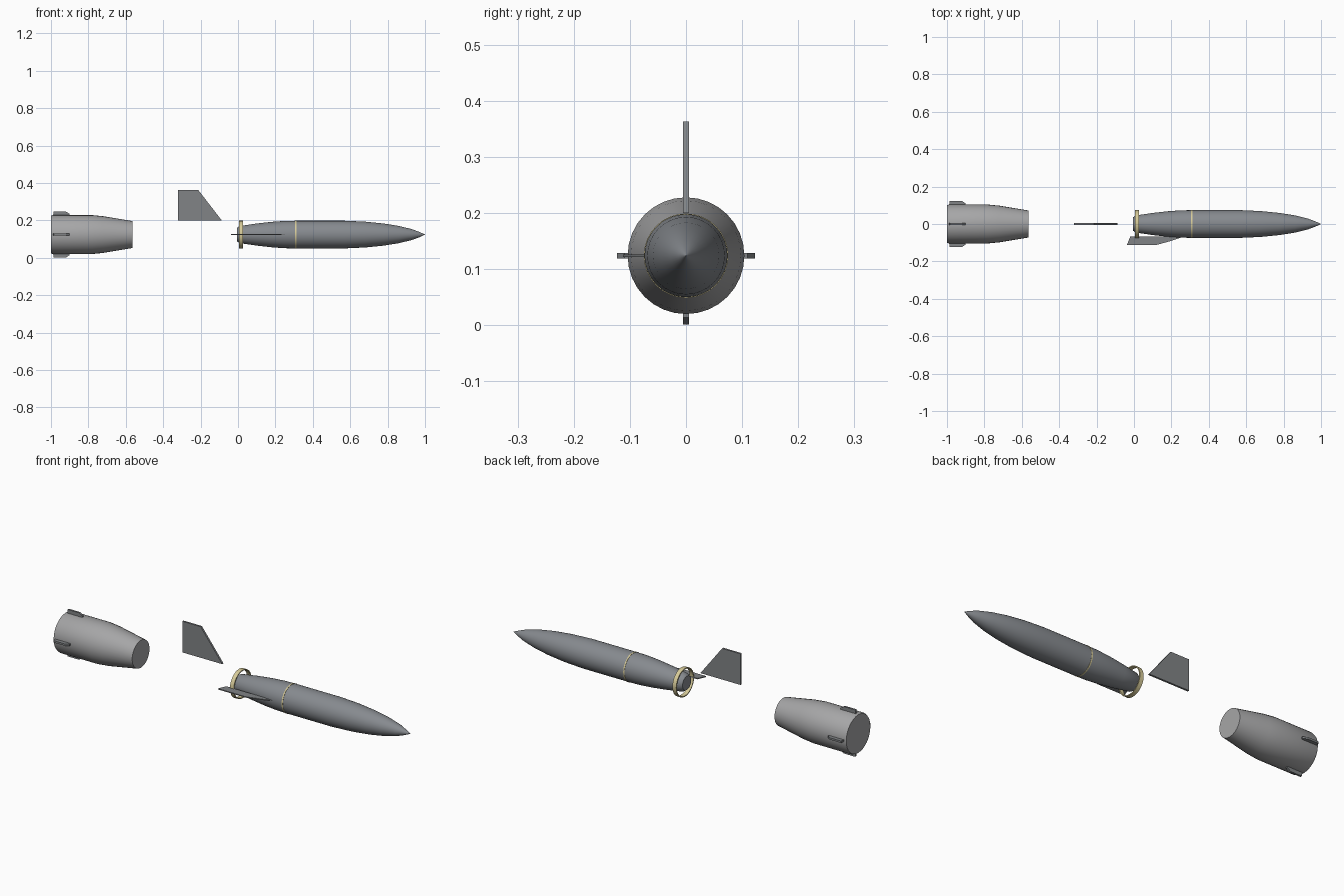
import bpy, bmesh, math
from mathutils import Vector

cube = bpy.data.objects.get("Cube")
if cube:
    bpy.data.objects.remove(cube, do_unlink=True)

AXIS_Z = 0.124
SIDES = 32


def material(name, rgb):
    m = bpy.data.materials.new(name)
    m.use_nodes = True
    m.diffuse_color = (*rgb, 1)
    m.node_tree.nodes["Principled BSDF"].inputs["Base Color"].default_value = (*rgb, 1)
    return m


light_grey = material("light grey", (0.38, 0.38, 0.385))
blue_grey = material("blue grey", (0.24, 0.255, 0.275))
fin_grey = material("fin grey", (0.22, 0.23, 0.24))
band_yellow = material("band yellow", (0.68, 0.6, 0.32))


def finish(bm, name, mat, smooth=False):
    bmesh.ops.remove_doubles(bm, verts=bm.verts, dist=1e-5)
    bmesh.ops.recalc_face_normals(bm, faces=bm.faces)
    mesh = bpy.data.meshes.new(name)
    bm.to_mesh(mesh)
    bm.free()
    mesh.materials.append(mat)
    ob = bpy.data.objects.new(name, mesh)
    bpy.context.collection.objects.link(ob)
    if smooth:
        bpy.ops.object.select_all(action='DESELECT')
        ob.select_set(True)
        bpy.context.view_layer.objects.active = ob
        bpy.ops.object.shade_smooth_by_angle(angle=math.radians(35))
    return ob


def lathe(name, profile, mat, closed=False):
    """Spin (x, radius) points around the long axis."""
    bm = bmesh.new()
    rings = []
    for x, r in profile:
        ring = []
        for i in range(SIDES):
            a = math.tau * i / SIDES
            ring.append(bm.verts.new((x, r * math.cos(a), AXIS_Z + r * math.sin(a))))
        rings.append(ring)
    pairs = list(zip(rings, rings[1:]))
    if closed:
        pairs.append((rings[-1], rings[0]))
    for a, b in pairs:
        for i in range(SIDES):
            j = (i + 1) % SIDES
            bm.faces.new((a[i], a[j], b[j], b[i]))
    if not closed:
        bm.faces.new(rings[0])
        bm.faces.new(rings[-1])
    return finish(bm, name, mat, True)


def fin(name, outline, thickness, angle, mat):
    """Plate from (x, radius) points, turned about the long axis; 0 is up."""
    out = Vector((0, -math.sin(angle), math.cos(angle)))
    side = Vector((0, math.cos(angle), math.sin(angle))) * thickness / 2
    bm = bmesh.new()
    sheets = []
    for s in (-1, 1):
        sheets.append([bm.verts.new(Vector((x, 0, AXIS_Z)) + out * r + side * s)
                       for x, r in outline])
        bm.faces.new(sheets[-1])
    a, b = sheets
    for i in range(len(a)):
        j = (i + 1) % len(a)
        bm.faces.new((a[i], a[j], b[j], b[i]))
    return finish(bm, name, mat)


# Tail shroud with four stub fins
lathe("tail_shroud", [(-1, 0.1), (-0.99, 0.104), (-0.78, 0.104), (-0.72, 0.098),
                      (-0.6, 0.078), (-0.564, 0.072)], light_grey)
for k, label in enumerate(("top", "right", "bottom", "left")):
    fin("stub_fin_" + label, [(-0.99, 0.095), (-0.985, 0.123), (-0.92, 0.123),
                              (-0.9, 0.11), (-0.9, 0.095)],
        0.01, k * math.pi / 2, fin_grey)

# Detached upright fin
fin("upright_fin", [(-0.32, 0.076), (-0.32, 0.239), (-0.213, 0.239), (-0.087, 0.076)],
    0.01, 0, fin_grey)

# Slender body with pointed nose
lathe("body", [(-0.005, 0.036), (0.01, 0.046), (0.1, 0.059), (0.18, 0.068),
               (0.25, 0.073), (0.31, 0.074), (0.57, 0.074), (0.68, 0.069),
               (0.78, 0.059), (0.86, 0.046), (0.93, 0.029), (0.97, 0.014),
               (1, 0.0005)], blue_grey)

# Side fin
fin("side_fin", [(-0.02, 0.068), (-0.038, 0.112), (0.12, 0.112), (0.2, 0.09), (0.265, 0.068)],
    0.005, math.pi / 2, fin_grey)


# Loose tail ring and inlaid body band
def ring(name, x0, x1, inner, outer):
    lathe(name, [(x0, inner), (x0, outer), (x1, outer), (x1, inner)], band_yellow, True)


ring("tail_ring", 0.005, 0.027, 0.069, 0.074)
ring("body_band", 0.305, 0.312, 0.07, 0.0752)
